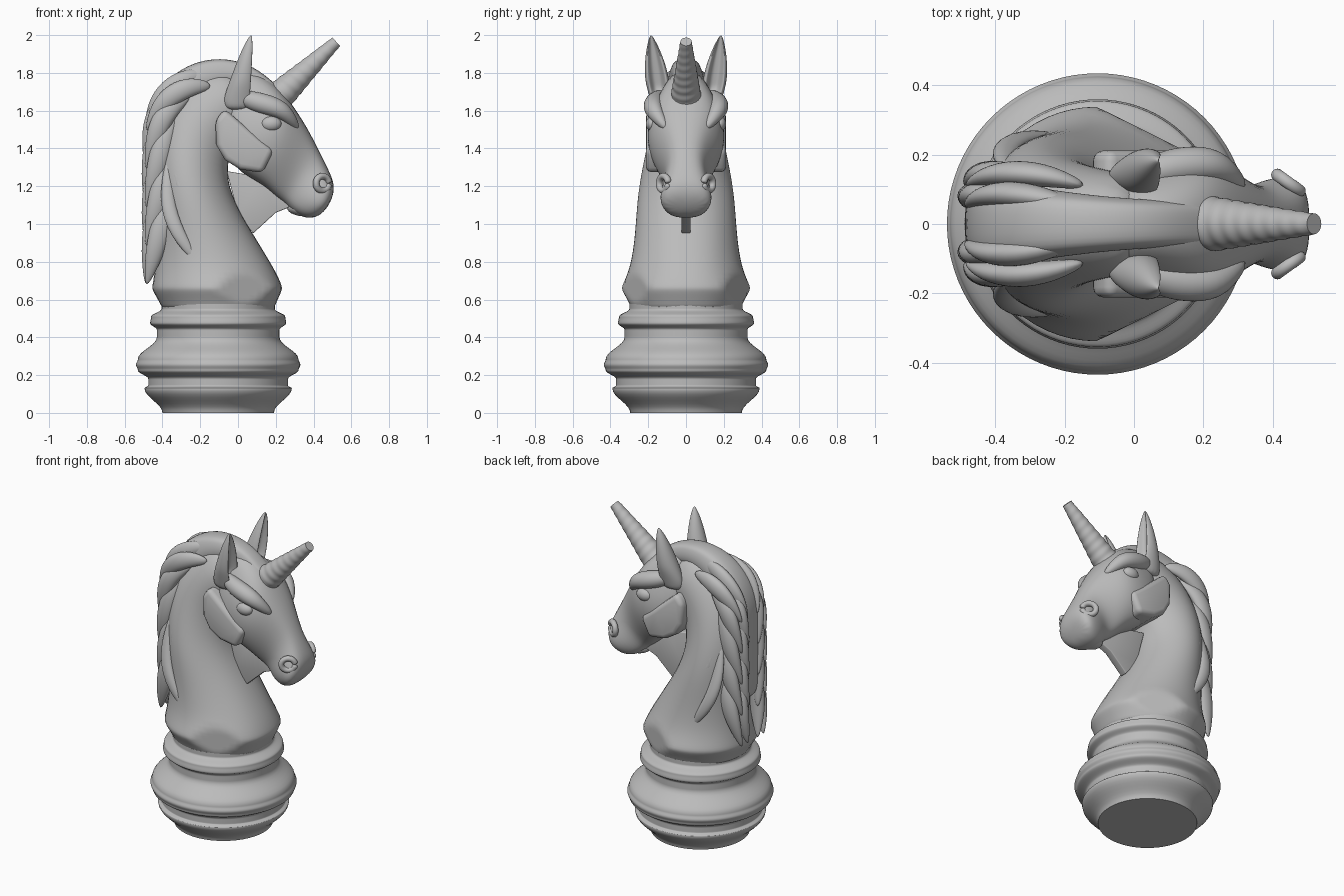
import bpy, bmesh
from math import sin, cos, pi, tau, radians
from mathutils import Vector

old = bpy.data.objects.get("Cube")
if old:
    bpy.data.objects.remove(old)

grey = (.5, .5, .5, 1)
stone = bpy.data.materials.new("stone_grey")
stone.use_nodes = True
stone.diffuse_color = grey
stone.node_tree.nodes["Principled BSDF"].inputs["Base Color"].default_value = grey
SIDES = ((1, "left"), (-1, "right"))


def finish(name, bm, subsurf=0, bevel=0, angle=60):
    """Turn a bmesh into a shaded object."""
    bmesh.ops.recalc_face_normals(bm, faces=bm.faces)
    mesh = bpy.data.meshes.new(name)
    bm.to_mesh(mesh)
    bm.free()
    mesh.materials.append(stone)
    obj = bpy.data.objects.new(name, mesh)
    bpy.context.collection.objects.link(obj)
    if bevel:
        modifier = obj.modifiers.new("bevel", 'BEVEL')
        modifier.width = bevel
        modifier.segments = 3
    if subsurf:
        modifier = obj.modifiers.new("subsurf", 'SUBSURF')
        modifier.levels = modifier.render_levels = subsurf
    bpy.ops.object.select_all(action='DESELECT')
    obj.select_set(True)
    bpy.context.view_layer.objects.active = obj
    bpy.ops.object.convert(target='MESH')
    bpy.ops.object.shade_smooth_by_angle(angle=radians(angle))
    return obj


def skin(rings):
    """Bridge equal rings of points and cap both ends."""
    bm = bmesh.new()
    loops = [[bm.verts.new(point) for point in ring] for ring in rings]
    count = len(loops[0])
    for low, high in zip(loops, loops[1:]):
        for i in range(count):
            j = (i + 1) % count
            bm.faces.new((low[i], low[j], high[j], high[i]))
    bm.faces.new(loops[0])
    bm.faces.new(loops[-1])
    return bm


def turn(count):
    return [k * tau / count for k in range(count)]


def loft(name, sections, edge=.4, steps=5):
    """Symmetric body: each section is a line from (ax, az) to (bx, bz) with a
    rounded width that changes from wa to wb; edge is the width left at its ends."""
    rings = []
    for ax, az, bx, bz, wa, wb in sections:
        side = []
        for i in range(steps + 1):
            t = i / steps
            width = (wa + (wb - wa) * t) * (edge + (1 - edge) * max(sin(pi * t), 0) ** .7)
            side.append(Vector((ax + (bx - ax) * t, width, az + (bz - az) * t)))
        mirrored = [Vector((p.x, -p.y, p.z)) for p in reversed(side)]
        rings.append(side + mirrored)
    return finish(name, skin(rings), subsurf=2)


def tube(name, path, radii, flat=1):
    """Tapered lock along a path, thinned sideways by the flat factor."""
    points = [Vector(p) for p in path]
    rings = []
    for i, (point, radius) in enumerate(zip(points, radii)):
        along = points[min(i + 1, len(points) - 1)] - points[max(i - 1, 0)]
        across = along.cross(Vector((0, 1, 0))).normalized()
        sideways = along.normalized().cross(across) * flat
        rings.append([point + radius * (cos(a) * across + sin(a) * sideways) for a in turn(8)])
    return finish(name, skin(rings), subsurf=2)


def prism(name, outline, half, bevel):
    rings = [[(x, y, z) for x, z in outline] for y in (-half, half)]
    return finish(name, skin(rings), bevel=bevel)


def ball(name, place, size):
    bm = bmesh.new()
    bmesh.ops.create_uvsphere(bm, u_segments=24, v_segments=14, radius=1)
    for vert in bm.verts:
        vert.co = [s * c + p for s, c, p in zip(size, vert.co, place)]
    return finish(name, bm)


# Turned base: radius eases between the key rings, giving rolls and coves
keys = [(.295, 0), (.39, .13), (.37, .145), (.37, .18), (.425, .225), (.435, .255), (.425, .285),
        (.325, .4), (.325, .44), (.36, .475), (.355, .51), (.3, .55), (.3, .58)]
rings = []
for (r, z), (next_r, next_z) in zip(keys, keys[1:]):
    for step in range(8):
        t = step / 8
        radius = r + (next_r - r) * (1 - cos(pi * t)) / 2
        rings.append([(radius * cos(a) - .105, radius * sin(a), z + (next_z - z) * t)
                      for a in turn(80)])
finish("base", skin(rings), angle=40)

# Neck, from back to throat, with the front corners cut flat
neck = loft("neck", [
    (-.4, .53, .19, .53, .3, .3),
    (-.41, .57, .2, .57, .3, .3),
    (-.46, .65, .24, .65, .35, .35),
    (-.46, .67, .24, .67, .35, .35),
    (-.44, .78, .2, .76, .31, .29),
    (-.43, .95, .08, .95, .29, .26),
    (-.44, 1.15, -.02, 1.12, .28, .25),
    (-.45, 1.35, -.06, 1.26, .25, .22),
    (-.4, 1.6, -.04, 1.4, .2, .18),
    (-.24, 1.79, .04, 1.5, .15, .17),
    (0, 1.84, .1, 1.55, .12, .14)])
for vert in neck.data.vertices:
    limit = .285 - vert.co.x / 2
    vert.co.y = max(-limit, min(limit, vert.co.y))

# Head, from forehead to jaw, poll to lips
loft("head", [
    (-.04, 1.82, -.08, 1.5, .1, .16),
    (.08, 1.82, -.04, 1.32, .13, .23),
    (.2, 1.75, .04, 1.25, .19, .23),
    (.28, 1.65, .14, 1.2, .22, .19),
    (.37, 1.51, .2, 1.14, .15, .13),
    (.43, 1.39, .25, 1.11, .11, .1),
    (.48, 1.29, .29, 1.06, .13, .13),
    (.515, 1.21, .37, 1.02, .16, .13),
    (.5, 1.13, .45, 1.05, .11, .1)], edge=.5)
ball("lower_lip", (.36, 0, 1.085), (.1, .07, .045))

# Flat cheeks and the thin web under the jaw
prism("cheeks", [(-.12, 1.55), (-.115, 1.42), (-.07, 1.34), (.01, 1.29), (.13, 1.27),
                 (.19, 1.39), (.09, 1.47), (-.07, 1.61)], .212, .03)
prism("throat_web", [(-.06, 1.28), (.12, 1.25), (.3, 1.1), (.2, 1.06), (.08, .95), (0, 1.05)],
      .025, .006)

# Eyes, brows, lids, nostrils and ears
for s, side in SIDES:
    ball(side + "_eye", (.175, s * .178, 1.53), (.055, .035, .04))
    tube(side + "_brow", [(-.03, s * .12, 1.69), (.08, s * .16, 1.65), (.18, s * .175, 1.625),
                          (.25, s * .17, 1.595), (.32, s * .1, 1.5)], (.03, .06, .06, .05, .02))
    tube(side + "_lower_lid", [(.08, s * .18, 1.51), (.16, s * .188, 1.475), (.26, s * .16, 1.5)],
         (.01, .02, .01))

    rim = [(.447 + .035 * cos(a), s * (.118 - .025 * cos(a)), 1.215 + .04 * sin(a))
           for a in turn(12)]
    tube(side + "_nostril", rim + rim[:1], [.02] * 13)

    rings = []
    for step in range(9):
        t = step / 8
        depth = (.095 * (1 - t) ** .7 + .006) * min(1, .7 + 2 * t)
        width = (.064 * (1 - t ** 3) + .006) * min(1, .6 + t)
        ring = []
        for a in turn(16):
            hollow = cos(a) > .8 and 1 < step < 8
            forward = 0 if hollow else cos(a)
            ring.append((.07 * t + depth * forward,
                         s * (.13 + .055 * t) + width * sin(a), 1.6 + .4 * t))
        rings.append(ring)
    finish(side + "_ear", skin(rings), subsurf=2)

# Spiral horn
root, tip = Vector((.19, 0, 1.65)), Vector((.52, 0, 1.965))
sideways = Vector((0, 1, 0))
upward = (tip - root).normalized().cross(sideways)
rings = []
for step in range(91):
    t = step / 90
    ring = []
    for a in turn(32):
        radius = (.085 - .055 * t) * (1 + .02 * sin(9 * tau * t + a))
        ring.append(root.lerp(tip, t) + radius * (cos(a) * upward + sin(a) * sideways))
    rings.append(ring)
finish("horn", skin(rings))


def crest(travel, depth):
    """Point under the mane outline: an arc over the head, then straight down."""
    reach = .4 - depth
    bend = min(travel, pi)
    return reach * cos(bend) - .1, 1.49 + reach * sin(bend) - .4 * (travel - bend)


# Mane crest: a square forelock, widening down the neck and fading out at the end
sections = []
for step in range(13):
    t = step / 12
    travel = pi / 4.6 + t * 3.8
    width = .06 + .09 * sin(pi * t) * t
    sections.append((*crest(travel, .01), *crest(travel, .09 + .1 * sin(pi * t)), width, width * 1.2))
loft("mane_crest", sections[:1] * 2 + sections, edge=.7)

# Overlapping locks: each row starts further down the crest
for s, side in SIDES:
    for row in range(5):
        end = pi + row * .51
        for layer, y, sink in (("outer", .11, .14), ("inner", .05, .07)):
            path = []
            for step in range(5):
                t = step / 4
                x, z = crest(end - 1.4 * (1 - t), .015 + sink * (1 - t))
                path.append((x, s * (y + .04 * sin(pi * t)), z))
            tube(f"{side}_{layer}_mane_lock_{row + 1}", path, (.02, .055, .065, .05, .01), .65)
    # Soft ridges down the side of the neck
    for row in range(2):
        drop = row * .17
        path = [(-.3, .13, 1.55), (-.33, .19, 1.3), (-.27, .235, 1.12), (-.15, .235, .96)]
        tube(f"{side}_neck_ridge_{row + 1}",
             [(x - drop / 3, s * (y + drop / 9), z - drop) for x, y, z in path],
             (.02, .045, .045, .015), .6)
